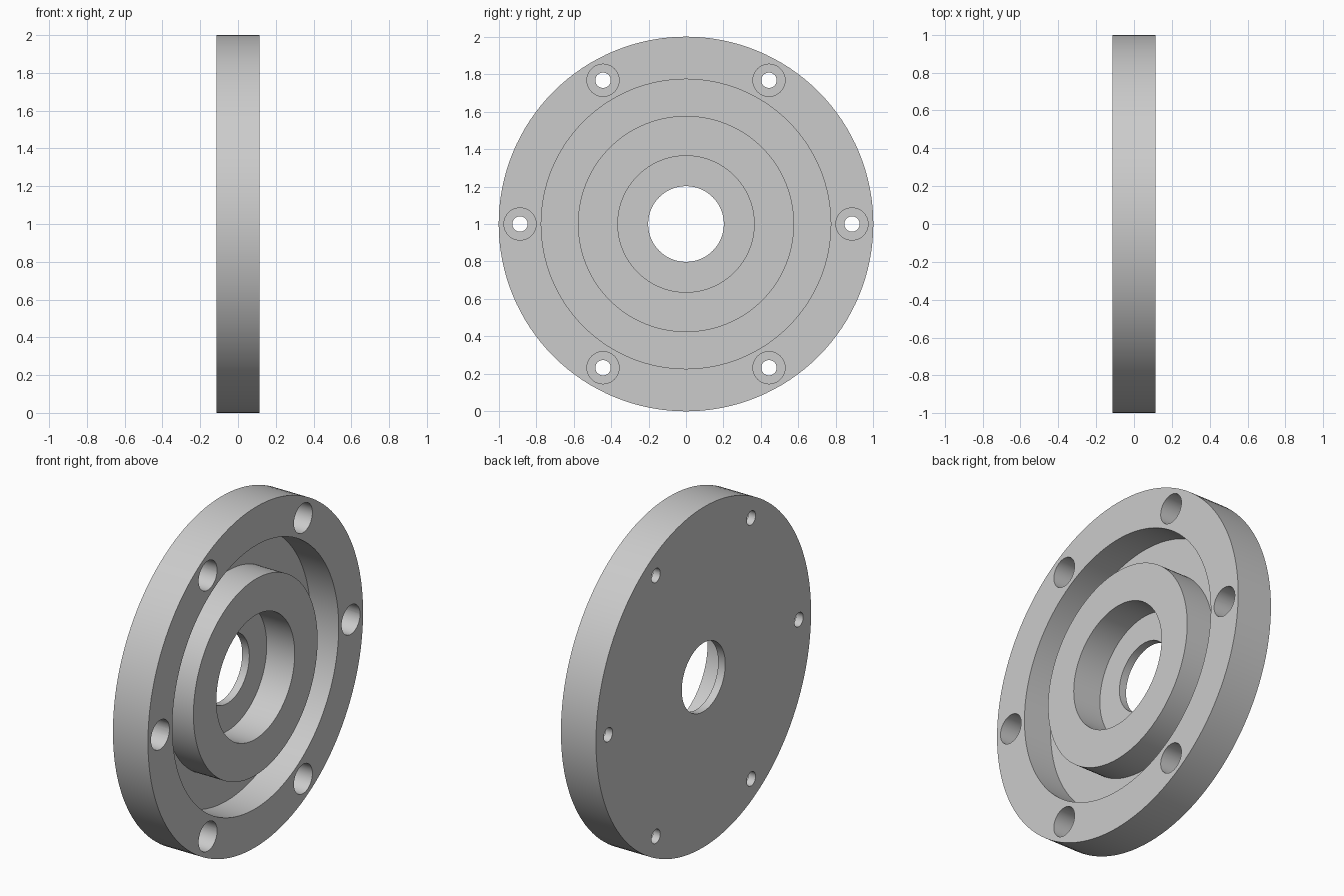
import bpy, bmesh, math
from mathutils import Matrix, Vector

default = bpy.data.objects.get("Cube")
if default:
    bpy.data.objects.remove(default, do_unlink=True)

HALF = 0.114            # half thickness of the disc
FLOOR = HALF - 0.182    # level of every recessed floor
CENTRE = Vector((0, 0, 1))

metal = bpy.data.materials.new("plain grey metal")
metal.use_nodes = True
grey = (0.6, 0.6, 0.6, 1)
metal.diffuse_color = grey
metal.node_tree.nodes["Principled BSDF"].inputs["Base Color"].default_value = grey


def lathe(bm, profile, offset, steps):
    """Revolve a closed loop of (x, radius) points about the x axis, then move it."""
    verts = [bm.verts.new((x, 0, r)) for x, r in profile]
    edges = [bm.edges.new((a, b)) for a, b in zip(verts, verts[1:] + verts[:1])
             if a.co.z or b.co.z]
    made = bmesh.ops.spin(bm, geom=verts + edges, cent=(0, 0, 0), axis=(1, 0, 0),
                          angle=math.tau, steps=steps, use_merge=False)
    bm.verts.ensure_lookup_table()
    new = [v for v in bm.verts if not v.tag]
    bmesh.ops.translate(bm, verts=new, vec=offset)
    for v in new:
        v.tag = True
    bmesh.ops.remove_doubles(bm, verts=bm.verts, dist=1e-5)
    for v in bm.verts:
        v.tag = True


def finish(bm, name):
    bmesh.ops.recalc_face_normals(bm, faces=bm.faces)
    mesh = bpy.data.meshes.new(name)
    bm.to_mesh(mesh)
    bm.free()
    obj = bpy.data.objects.new(name, mesh)
    bpy.context.collection.objects.link(obj)
    mesh.materials.append(metal)
    return obj


# Flange disc: rim, ring groove, raised boss and stepped centre bore
bm = bmesh.new()
lathe(bm, [(-HALF, 0.202), (-HALF, 1), (HALF, 1),
           (HALF, 0.773), (FLOOR, 0.773), (FLOOR, 0.577), (HALF, 0.577),
           (HALF, 0.364), (FLOOR, 0.364), (FLOOR, 0.202)], CENTRE, 128)
flange = finish(bm, "flange_disc")

# Six counterbored bolt holes around the rim
bm = bmesh.new()
for i in range(6):
    spot = CENTRE + Matrix.Rotation(i * math.tau / 6, 3, 'X') @ Vector((0, 0.886, 0))
    lathe(bm, [(-0.2, 0), (-0.2, 0.041), (FLOOR, 0.041),
               (FLOOR, 0.086), (0.2, 0.086), (0.2, 0)], spot, 40)
cutter = finish(bm, "bolt_hole_cutter")
cutter.hide_render = True

cut = flange.modifiers.new("bolt holes", 'BOOLEAN')
cut.operation = 'DIFFERENCE'
cut.solver = 'EXACT'
cut.object = cutter

bpy.ops.object.select_all(action='DESELECT')
flange.select_set(True)
bpy.context.view_layer.objects.active = flange
bpy.ops.object.modifier_apply(modifier=cut.name)
bpy.data.objects.remove(cutter, do_unlink=True)

# Smooth walls, crisp edges
bpy.ops.object.shade_smooth_by_angle(angle=math.radians(30))
